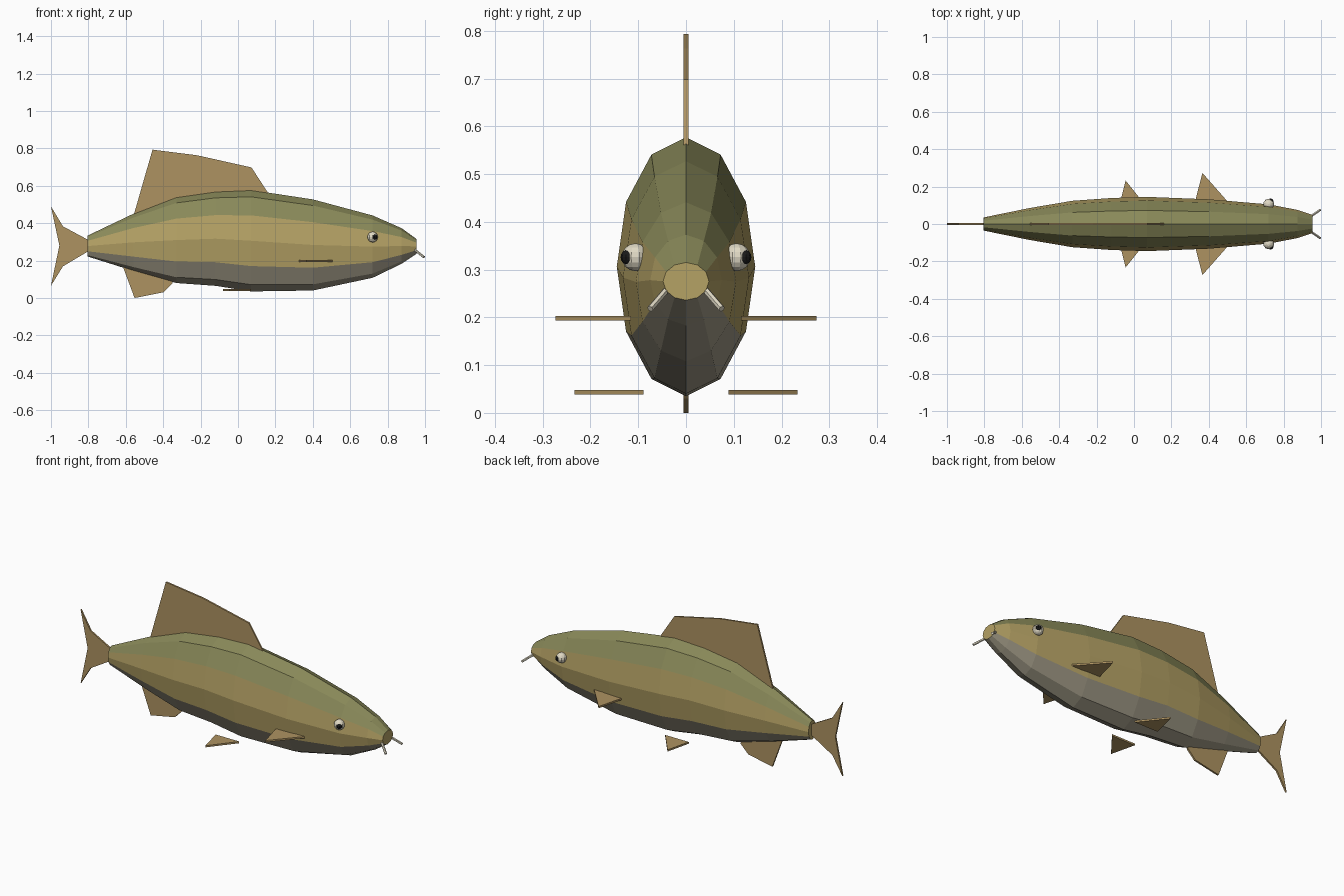
import bpy, bmesh, math
from mathutils import Vector

if "Cube" in bpy.data.objects:
    bpy.data.objects.remove(bpy.data.objects["Cube"])


def material(name, rgb):
    m = bpy.data.materials.new(name)
    m.diffuse_color = (*rgb, 1)
    m.use_nodes = True
    m.node_tree.nodes["Principled BSDF"].inputs["Base Color"].default_value = m.diffuse_color
    return m


OLIVE = material("olive_back", (0.25, 0.25, 0.10))
GOLD = material("golden_side", (0.46, 0.36, 0.13))
BELLY = material("grey_belly", (0.34, 0.31, 0.23))
FIN = material("fin_brown", (0.42, 0.29, 0.12))
CREAM = material("cream", (0.75, 0.70, 0.56))
BLACK = material("black", (0.01, 0.01, 0.01))


def finish(bm, name, *mats):
    bmesh.ops.recalc_face_normals(bm, faces=bm.faces[:])
    me = bpy.data.meshes.new(name)
    bm.to_mesh(me)
    bm.free()
    for m in mats:
        me.materials.append(m)
    ob = bpy.data.objects.new(name, me)
    bpy.context.collection.objects.link(ob)
    return ob


def plate(name, pts, thickness, place):
    """Extruded flat outline; place(u, v, w) maps outline and depth to space."""
    bm = bmesh.new()
    a, b = [[bm.verts.new(place(u, v, w)) for u, v in pts]
            for w in (-thickness / 2, thickness / 2)]
    bm.faces.new(a)
    bm.faces.new(b[::-1])
    n = len(pts)
    for i in range(n):
        j = (i + 1) % n
        bm.faces.new((a[i], b[i], b[j], a[j]))
    return finish(bm, name, FIN)


def ball(name, centre, radius, mat):
    bm = bmesh.new()
    bmesh.ops.create_uvsphere(bm, u_segments=10, v_segments=8, radius=radius)
    bmesh.ops.translate(bm, verts=bm.verts[:], vec=centre)
    finish(bm, name, mat)


# Body: 12-sided elliptical rings (x, half width, bottom z, top z)
stations = [(-0.805, 0.035, 0.222, 0.333), (-0.56, 0.085, 0.145, 0.45),
            (-0.33, 0.124, 0.08, 0.539), (-0.12, 0.139, 0.065, 0.569),
            (0.07, 0.145, 0.035, 0.577), (0.40, 0.132, 0.04, 0.527),
            (0.72, 0.105, 0.108, 0.441), (0.875, 0.075, 0.183, 0.373),
            (0.955, 0.048, 0.236, 0.315)]
bm = bmesh.new()
rings = []
for x, w, lo, hi in stations:
    rings.append([bm.verts.new((x, w * math.sin(k * math.pi / 6),
                                (lo + hi) / 2 + (hi - lo) / 2 * math.cos(k * math.pi / 6)))
                  for k in range(12)])
for r, s in zip(rings, rings[1:]):
    for k in range(12):
        f = bm.faces.new((r[k], r[(k + 1) % 12], s[(k + 1) % 12], s[k]))
        f.material_index = min(k, 11 - k) // 2   # back, side, belly bands
for end in (rings[0], rings[-1]):
    bm.faces.new(end).material_index = 1
finish(bm, "body", OLIVE, GOLD, BELLY)

# Upright fins on the centre line
upright = {
    "dorsal_fin": [(-0.57, 0.40), (-0.457, 0.793), (-0.22, 0.763),
                   (0.072, 0.698), (0.165, 0.555), (0.165, 0.48), (-0.3, 0.45)],
    "tail_fin": [(-0.80, 0.31), (-0.936, 0.383), (-1.0, 0.49), (-0.955, 0.28),
                 (-1.0, 0.065), (-0.936, 0.169), (-0.80, 0.25)],
    "anal_fin": [(-0.62, 0.18), (-0.553, 0.0), (-0.40, 0.03),
                 (-0.35, 0.08), (-0.38, 0.16)],
}
for name, pts in upright.items():
    plate(name, pts, 0.01, lambda u, v, w: (u, w, v))

for side, s in (("left", 1), ("right", -1)):
    # Level paired fins
    plate(side + "_pectoral_fin", [(0.325, 0.115), (0.505, 0.115), (0.366, 0.273)],
          0.01, lambda u, v, w: (u, s * v, 0.198 + w))
    plate(side + "_pelvic_fin", [(-0.08, 0.089), (0.07, 0.089), (-0.045, 0.233)],
          0.01, lambda u, v, w: (u, s * v, 0.043 + w))

    # Eyes
    ball(side + "_eye", (0.72, s * 0.106, 0.326), 0.029, CREAM)
    ball(side + "_pupil", (0.73, s * 0.121, 0.326), 0.016, BLACK)

    # Barbels at the mouth
    a, b = Vector((0.94, s * 0.037, 0.262)), Vector((0.995, s * 0.075, 0.218))
    bm = bmesh.new()
    bmesh.ops.create_cone(bm, cap_ends=True, segments=6, radius1=0.007,
                          radius2=0.007, depth=(b - a).length)
    bmesh.ops.rotate(bm, verts=bm.verts[:], cent=(0, 0, 0),
                     matrix=(b - a).to_track_quat("Z", "Y").to_matrix())
    bmesh.ops.translate(bm, verts=bm.verts[:], vec=(a + b) / 2)
    finish(bm, side + "_barbel", CREAM)
